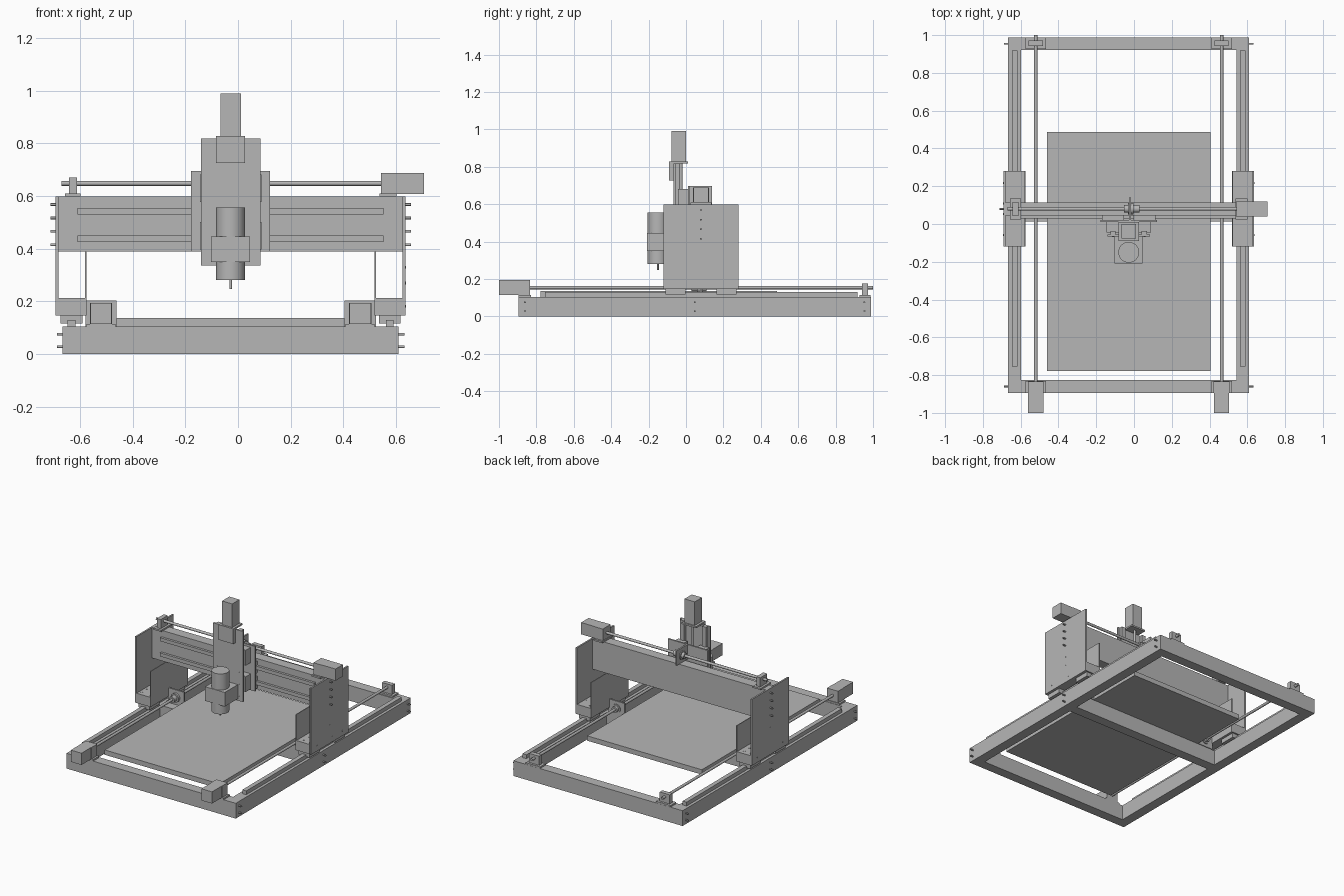
import bpy
import bmesh
from itertools import product
from mathutils import Vector, Matrix

# Main dimensions, with x measured from the machine centre line
CENTRE_LINE = -.028
UP = Vector((0, 0, 1))
BEAM = .068
FRAME_HALF, FRAME_FRONT, FRAME_BACK, FRAME_TOP = .638, -.895, .988, .104
UPRIGHT_BASE, UPRIGHT_TOP, UPRIGHT_FACE = .147, .598, .664
GANTRY_Y, GANTRY_DEPTH, GANTRY_BOTTOM = .08, .4, .39
CARRIAGE_FACE, SLIDE_FACE = .01, -.067
SLIDE_BOTTOM, SLIDE_TOP, SLIDE_RAIL_X = .337, .818, .083
SPINDLE_Y, SPINDLE_RADIUS = -.15, .055
PLATE = .011

cube = bpy.data.objects.get("Cube")
if cube:
    bpy.data.objects.remove(cube, do_unlink=True)

grey = bpy.data.materials.new("machine grey")
grey.use_nodes = True
colour = (.47, .47, .47, 1)
grey.diffuse_color = colour
for node in grey.node_tree.nodes:
    if node.type == "BSDF_PRINCIPLED":
        node.inputs["Base Color"].default_value = colour


def around(centre, width):
    """Pair of values the given width apart."""
    return centre - width / 2, centre + width / 2


def add(name, bm, mirrored):
    """Turn a mesh into an object, optionally repeated on the other side."""
    mesh = bpy.data.meshes.new(name)
    bm.to_mesh(mesh)
    bm.free()
    mesh.materials.append(grey)
    part = bpy.data.objects.new(name, mesh)
    part.location.x = CENTRE_LINE
    bpy.context.collection.objects.link(part)
    if mirrored:
        part.modifiers.new("other side", "MIRROR")


def block(name, low, high, mirrored=False):
    """Box between two opposite corners."""
    low, high = Vector(low), Vector(high)
    size = [abs(value) for value in high - low]
    bm = bmesh.new()
    matrix = Matrix.Translation((low + high) / 2) @ Matrix.Diagonal((*size, 1))
    bmesh.ops.create_cube(bm, size=1, matrix=matrix)
    add(name, bm, mirrored)


def box(name, x, y, z, mirrored=False):
    """Box from one pair of limits per axis."""
    block(name, *zip(x, y, z), mirrored)


def rod(name, start, end, radius, mirrored=False, sides=32):
    """Smooth cylinder with flat ends."""
    start, end = Vector(start), Vector(end)
    span = end - start
    turn = span.to_track_quat("Z", "Y").to_matrix().to_4x4()
    bm = bmesh.new()
    bmesh.ops.create_cone(bm, cap_ends=True, segments=sides, radius1=radius, radius2=radius,
                          depth=span.length, matrix=Matrix.Translation((start + end) / 2) @ turn)
    for face in bm.faces:
        face.smooth = len(face.verts) == 4
    add(name, bm, mirrored)


def screws(name, xs, ys, zs, direction, length, radius=.005):
    """Mirrored grid of screw heads standing out of a surface."""
    out = Vector(direction)
    for point in product(xs, ys, zs):
        foot = Vector(point)
        rod(name, foot - out * PLATE / 2, foot + out * length, radius, True, 12)


def drive(name, start, along, length, nut_at, mirrored=False):
    """Motor, mount, lead screw, end support and nut on one line."""
    across = UP.cross(along)
    axis = start + UP * .05
    tip, nut = axis + along * length, axis + along * nut_at

    def piece(part, reach, width, height):
        ends = zip(reach, around(0, width), height)
        corners = [start + along * u + across * v + UP * w for u, v, w in ends]
        block(name + part, *corners, mirrored)

    piece("_motor", (-.105, 0), .08, around(.05, .08))
    piece("_motor_mount", (0, .06), .084, (PLATE, .09))
    piece("_motor_base", (0, .065), .11, (0, PLATE))
    rod(name + "_lead_screw", axis, tip, .009, mirrored)
    support = length - .043
    piece("_support_base", around(support, .06), .11, (0, PLATE))
    piece("_support_block", around(support, .03), .075, (PLATE, .073))
    piece("_nut_plate", around(nut_at, PLATE), .118, (0, .1))
    rod(name + "_nut", nut - along * .05, nut + along * .03, .02, mirrored)
    rod(name + "_nut_flange", nut - along * .02, nut + along * PLATE, .03, mirrored)


# Base frame: side beams, crossbeams and bed
inside = FRAME_HALF - BEAM
cross_ys = (FRAME_FRONT + BEAM / 2, (FRAME_FRONT + FRAME_BACK) / 2, FRAME_BACK - BEAM / 2)
box("side_beam", (inside, FRAME_HALF), (FRAME_FRONT, FRAME_BACK), (0, FRAME_TOP), True)
for y in cross_ys:
    box("crossbeam", (-inside, inside), around(y, BEAM), (0, FRAME_TOP))
screws("frame_screw", [FRAME_HALF], cross_ys, around(FRAME_TOP / 2, .047), (1, 0, 0), .022)
box("work_bed", around(0, .865), (-.778, .487), (FRAME_TOP, .137))

# Lengthwise rails and the bearings under the gantry
rail_x = (inside + FRAME_HALF) / 2
box("side_rail", around(rail_x, .03), (-.755, .918), (FRAME_TOP, .13), True)
for y in around(GANTRY_Y, .272):
    box("side_bearing", around(rail_x, .083), around(y, .108), (.117, UPRIGHT_BASE), True)

# Gantry sides: outer plate, solid foot and short inner plate
depth = around(GANTRY_Y, GANTRY_DEPTH)
plate_inside = UPRIGHT_FACE - PLATE
foot_inside, foot_top = .552, .213
box("upright", (plate_inside, UPRIGHT_FACE), depth, (UPRIGHT_BASE, UPRIGHT_TOP), True)
box("foot", (foot_inside, plate_inside), depth, (UPRIGHT_BASE, foot_top), True)
box("inner_plate", (foot_inside - PLATE / 2, foot_inside), depth, (UPRIGHT_BASE, GANTRY_BOTTOM), True)

# Gantry side and foot screws
screw_zs = [.415 + row * .051 for row in range(4)]
screws("gantry_screw", [UPRIGHT_FACE], [GANTRY_Y], screw_zs, (1, 0, 0), .02)
screws("plate_screw", [UPRIGHT_FACE], [GANTRY_Y], around(.3, .06), (1, 0, 0), .001)
foot_side_ys = around(GANTRY_Y, .055) + around(GANTRY_Y, .275)
screws("foot_side_screw", [UPRIGHT_FACE], foot_side_ys, [.182], (1, 0, 0), .001)
foot_top_ys = around(GANTRY_Y, .22) + around(GANTRY_Y, .33)
screws("foot_top_screw", around(.61, .056), foot_top_ys, [foot_top], UP, .001, .009)

# Gantry beam, its two rails and their bearings
box("gantry_beam", (-plate_inside, plate_inside), around(GANTRY_Y, BEAM), (GANTRY_BOTTOM, UPRIGHT_TOP))
beam_face = GANTRY_Y - BEAM / 2
for z in around(.49, .104):
    box("gantry_rail", around(0, 1.162), (beam_face - .016, beam_face), around(z, .024))
    box("gantry_bearing", around(SLIDE_RAIL_X, .116), (CARRIAGE_FACE, beam_face), around(z, .08), True)

# Lengthwise drives on both sides, crosswise drive on the beam
drive("lengthwise", Vector((.492, FRAME_FRONT, FRAME_TOP)), Vector((0, 1, 0)),
      1 - FRAME_FRONT, GANTRY_Y - FRAME_FRONT, True)
drive("crosswise", Vector((.63, GANTRY_Y, UPRIGHT_TOP)), Vector((-1, 0, 0)), 1.272, .624)

# Carriage and vertical slide
slide_back = SLIDE_FACE + PLATE
slide_z = (SLIDE_BOTTOM, SLIDE_TOP)
box("carriage_plate", around(0, .3), (CARRIAGE_FACE, CARRIAGE_FACE + PLATE), (GANTRY_BOTTOM, .696))
box("slide_plate", around(0, .226), (SLIDE_FACE, slide_back), slide_z)
box("slide_rail", around(SLIDE_RAIL_X, .028), (slide_back, slide_back + .02), slide_z, True)
for z in around(.54, .18):
    box("slide_bearing", around(SLIDE_RAIL_X, BEAM), (-.044, CARRIAGE_FACE), around(z, .104), True)
slide_screw_zs = [SLIDE_BOTTOM + .028 + row * .082 for row in range(6)]
screws("slide_screw", [SLIDE_RAIL_X], [SLIDE_FACE], slide_screw_zs, (0, -1, 0), .001)
box("slide_nut", around(0, .06), (-.05, CARRIAGE_FACE), around(.53, .06))
rod("slide_lead_screw", (0, -.027, .36), (0, -.027, SLIDE_TOP), .008)

# Vertical motor on an angle bracket
bracket_face, bracket_top = -.09, SLIDE_TOP + PLATE
box("vertical_motor", around(0, .077), around(-.038, .078), (bracket_top, .99))
box("bracket_top", around(0, .11), (bracket_face, CARRIAGE_FACE), (SLIDE_TOP, bracket_top))
box("bracket_front", around(0, .11), (bracket_face, SLIDE_FACE), (.726, SLIDE_TOP))
screws("bracket_screw", [.034], [bracket_face], [.785], (0, -1, 0), .001)

# Spindle, its clamp and the cutting bit
spindle_bottom = .281
box("spindle_clamp", around(0, .148), (-.208, SLIDE_FACE), (.35, .446))
rod("spindle", (0, SPINDLE_Y, spindle_bottom), (0, SPINDLE_Y, .556), SPINDLE_RADIUS)
rod("cutting_bit", (0, SPINDLE_Y, .248), (0, SPINDLE_Y, spindle_bottom), .005)
